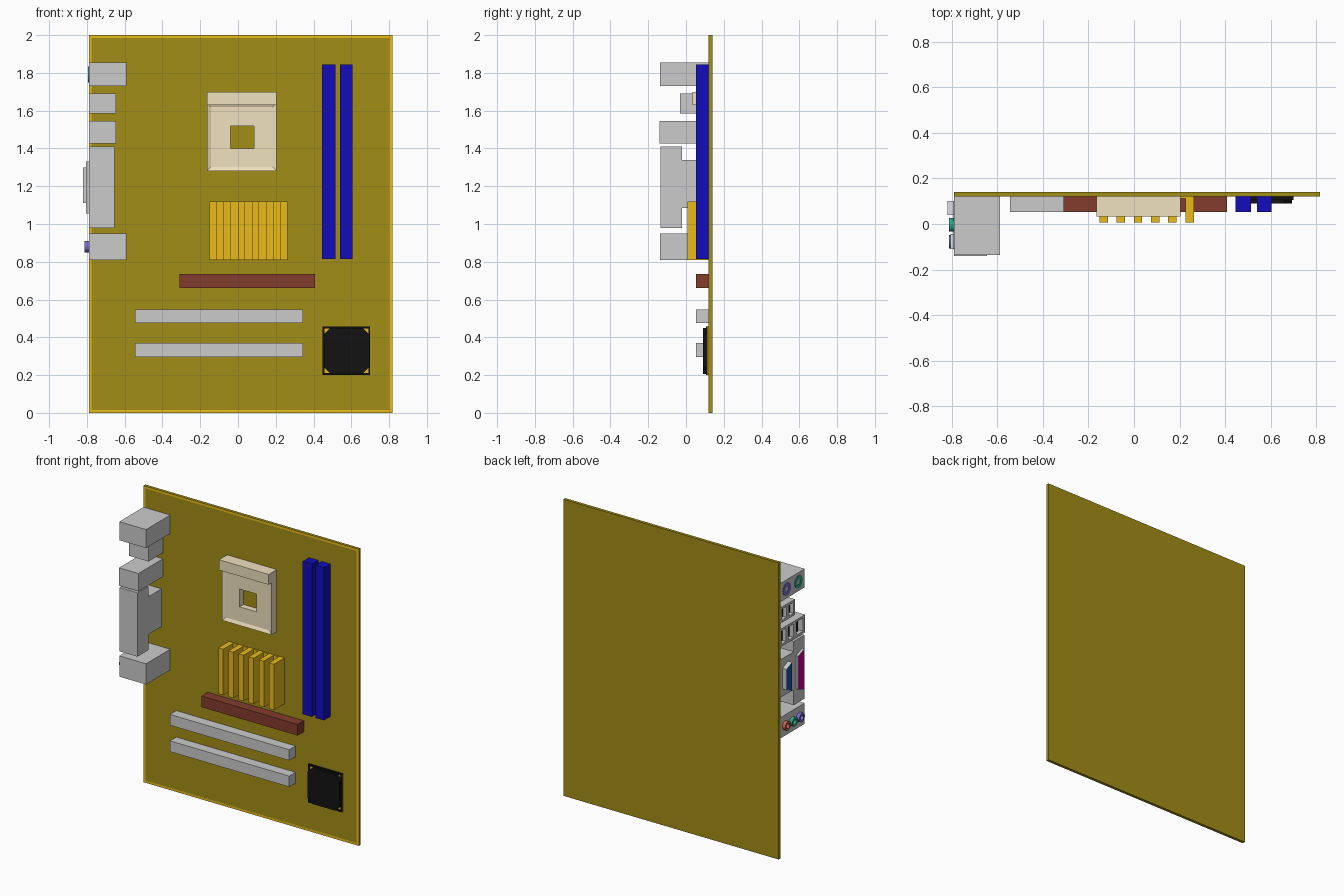
import bpy, bmesh, math

if "Cube" in bpy.data.objects:
    bpy.data.objects.remove(bpy.data.objects["Cube"])

def material(name, r, g, b):
    m = bpy.data.materials.new(name)
    m.diffuse_color = (r, g, b, 1)
    m.use_nodes = True
    m.node_tree.nodes["Principled BSDF"].inputs["Base Color"].default_value = m.diffuse_color
    return m

OLIVE = material("olive", .36, .27, .008)
GOLD = material("gold", .82, .50, .01)
CREAM = material("cream", .87, .76, .52)
BLUE = material("blue", .006, .004, .50)
BROWN = material("brown", .23, .045, .027)
BLACK = material("black", .006, .006, .006)
PINK = material("pink", .55, .0, .30)
PORT_BLUE = material("port_blue", .01, .09, .40)
GREEN = material("green", .03, .40, .25)
PURPLE = material("purple", .20, .15, .60)
RED = material("red", .55, .12, .09)

def finish(bm, name, mats):
    bmesh.ops.recalc_face_normals(bm, faces=bm.faces)
    me = bpy.data.meshes.new(name)
    bm.to_mesh(me)
    bm.free()
    for m in mats:
        if m:
            me.materials.append(m)
    ob = bpy.data.objects.new(name, me)
    bpy.context.collection.objects.link(ob)
    return ob

def box_bm(x, y, z):
    bm = bmesh.new()
    bmesh.ops.create_cube(bm, size=1)
    for v in bm.verts:
        v.co = [r[0] if c < 0 else r[1] for c, r in zip(v.co, (x, y, z))]
    return bm

def box(name, x, y, z, mat=None):
    return finish(box_bm(x, y, z), name, [mat])

def front_face(bm, axis):
    return min(bm.faces, key=lambda f: f.calc_center_median()[axis])

def prism(name, pts, axis, a, b, mats=(None,), rim=0, depth=0):
    """Extrude a 2D profile along x (axis 0) or y (axis 1); optional recessed end at a."""
    bm = bmesh.new()
    f = bm.faces.new([bm.verts.new((a, p, q) if axis == 0 else (p, a, q)) for p, q in pts])
    ext = bmesh.ops.extrude_face_region(bm, geom=[f], use_keep_orig=True)
    for v in ext["geom"]:
        if isinstance(v, bmesh.types.BMVert):
            v.co[axis] = b
    bmesh.ops.recalc_face_normals(bm, faces=bm.faces)
    if rim:
        f = front_face(bm, axis)
        bmesh.ops.inset_individual(bm, faces=[f], thickness=rim)
        if depth:
            bmesh.ops.inset_individual(bm, faces=[f], thickness=.0005, depth=-depth)
        f.material_index = len(mats) - 1 if mats[0] else 0
        if len(mats) > 1 and not mats[0]:
            f.material_index = 1
    ob = finish(bm, name, [])
    for m in mats:
        ob.data.materials.append(m)
    return ob

def cut(ob, *ranges):
    """Cut box-shaped openings and drop the cutters."""
    for r in ranges:
        c = box("cutter", *r)
        c.hide_render = True
        mod = ob.modifiers.new("opening", 'BOOLEAN')
        mod.operation, mod.object, mod.solver = 'DIFFERENCE', c, 'EXACT'
        bpy.context.view_layer.objects.active = ob
        bpy.ops.object.modifier_apply(modifier=mod.name)
        bpy.data.objects.remove(c)

def circle(y, z, r, n=16):
    return [(y + r * math.cos(2 * math.pi * i / n), z + r * math.sin(2 * math.pi * i / n))
            for i in range(n)]

F = .12          # front surface of the board
L = -.79         # left edge, where the ports face out

# Board with a gold rim on its front face
bm = box_bm((L, .817), (F, .14), (0, 2))
f = front_face(bm, 1)
for g in bmesh.ops.inset_individual(bm, faces=[f], thickness=.022)["faces"]:
    g.material_index = 1
f.material_index = 0
finish(bm, "board", [OLIVE, GOLD])

# Processor socket: slab with shallow sloped tray, window and a hinge bar on top
bm = box_bm((-.165, .205), (.065, F), (1.28, 1.64))
bmesh.ops.inset_individual(bm, faces=[front_face(bm, 1)], thickness=.03, depth=-.01)
socket = finish(bm, "processor_socket", [CREAM])
cut(socket, ((-.04, .085), (0, .119), (1.40, 1.52)))
box("socket_window_floor", (-.04, .085), (.117, F), (1.40, 1.52), OLIVE)
box("socket_bar", (-.165, .205), (.034, F), (1.63, 1.70), CREAM)

# Memory slots
for i, x in enumerate(((.445, .515), (.54, .605))):
    box(f"memory_slot_{i + 1}", x, (.053, F), (.815, 1.845), BLUE)

# Heat sink: thin base and six fins
box("heat_sink_base", (-.152, .263), (.112, F), (.81, 1.12), GOLD)
for i in range(6):
    x = -.152 + .0756 * i
    box(f"heat_sink_fin_{i + 1}", (x, x + .037), (.007, .115), (.81, 1.12), GOLD)

# Expansion slots
box("graphics_slot", (-.31, .408), (.053, F), (.66, .735), BROWN)
for i, z in enumerate((.475, .297)):
    box(f"expansion_slot_{i + 1}", (-.545, .345), (.053, F), (z, z + .073))

# Chip: gold pad, square black frame and a chamfered body
x0, x1, z0, z1, c = .455, .695, .207, .45, .035
box("chip_pad", (.45, .70), (.114, F), (.20, .455), GOLD)
frame = box("chip_frame", (.447, .70), (.106, F), (.20, .457), BLACK)
cut(frame, ((.457, .69), (0, .2), (.21, .447)))
prism("chip_body", [(x0 + c, z0), (x1 - c, z0), (x1, z0 + c), (x1, z1 - c),
                    (x1 - c, z1), (x0 + c, z1), (x0, z1 - c), (x0, z0 + c)],
      1, .09, F, (BLACK,))

# Keyboard and mouse ports
box("keyboard_mouse_block", (L, -.59), (-.137, F), (1.73, 1.855))
for n, y, m in (("keyboard", .055, PURPLE), ("mouse", -.07, GREEN)):
    prism(f"{n}_socket", circle(y, 1.792, .043), 0, L - .003, L + .03, (m, BLACK), .025, .02)

# Slotted port blocks with dark recesses
def slotted(name, y, z, slots):
    blk = box(name, (L, -.645), y, z)
    for i, (ya, yb) in enumerate(slots):
        za, zb = z[0] + .015, z[1] - .015
        cut(blk, ((L - .1, L + .06), (ya, yb), (za, zb)))
        box(f"{name}_floor_{i + 1}", (L + .055, L + .062), (ya, yb), (za, zb), BLACK)
        ym = (ya + yb) / 2
        box(f"{name}_tongue_{i + 1}", (L + .012, L + .06), (ym, ym + .012),
            (za + .012, zb - .012), BLACK)

slotted("double_port", (-.032, F), (1.585, 1.69), ((.055, .105), (-.02, .03)))
slotted("network_port", (-.14, F), (1.425, 1.545), ((.06, .11), (-.015, .035), (-.12, -.05)))

# Printer and display ports: stepped bodies with tapered shells
box("printer_port_body", (L, -.655), (-.135, -.02), (.98, 1.41))
box("display_port_body", (L, -.655), (-.02, F), (1.085, 1.34))
for n, ya, yb, za, zb, x, m in (("printer", -.11, -.045, 1.055, 1.33, -.806, PINK),
                                ("display", .04, .10, 1.11, 1.30, -.82, PORT_BLUE)):
    prism(f"{n}_port_shell", [(ya, za), (yb, za + .025), (yb, zb - .025), (ya, zb)],
          0, x, L + .01, (None, m), .005)

# Audio jacks
box("audio_block", (L, -.59), (-.137, F), (.81, .95))
for n, y, m in (("red", .072, RED), ("green", -.003, GREEN), ("purple", -.078, PURPLE)):
    prism(f"{n}_audio_jack", circle(y, .88, .03), 0, -.812, L + .03, (m, BLACK), .013, .03)
